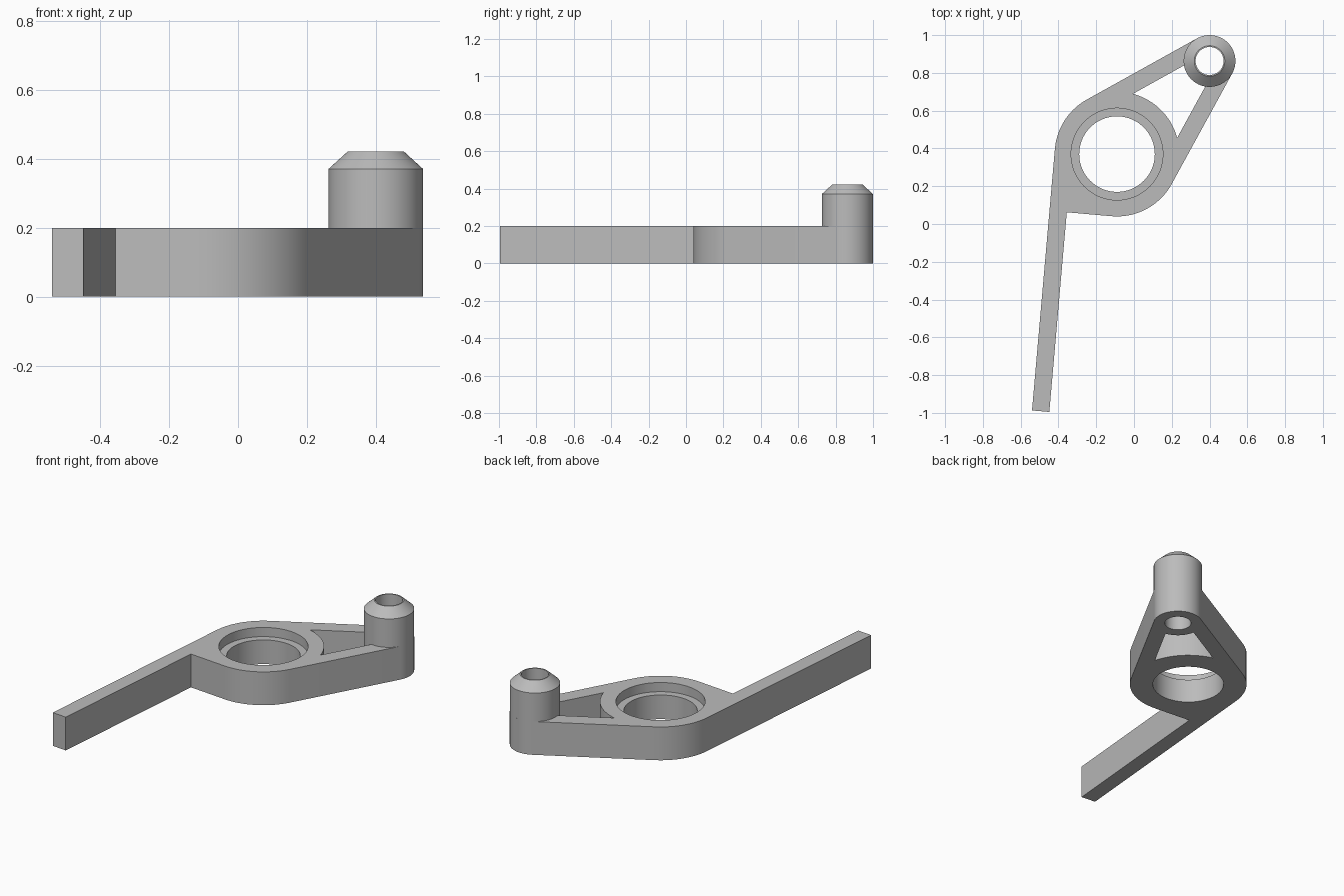
import bpy, bmesh
from math import sin, cos, acos, radians, degrees, atan2, hypot
from mathutils import Vector

cube = bpy.data.objects.get("Cube")
if cube:
    bpy.data.objects.remove(cube)

# Main dimensions
RING, PIN = Vector((-0.09, 0.37)), Vector((0.40, 0.863))
RING_R, PIN_R, WALL, HEIGHT = 0.33, 0.137, 0.092, 0.2
BORE_R, SEAT_R, SEAT_DEPTH, HOLE_R = 0.2, 0.243, 0.055, 0.074
ARM_LEN, ARM_TILT = 1.391, radians(5)

grey = bpy.data.materials.new("plain grey")
grey.use_nodes = True
grey.diffuse_color = (0.5, 0.5, 0.5, 1)
grey.node_tree.nodes["Principled BSDF"].inputs["Base Color"].default_value = (0.5, 0.5, 0.5, 1)


def arc(centre, r, a0, a1, step=4):
    """Points on an arc, angles in degrees."""
    n = max(2, round(abs(a1 - a0) / step))
    angles = [radians(a0 + (a1 - a0) * i / n) for i in range(n + 1)]
    return [centre + r * Vector((cos(a), sin(a))) for a in angles]


def circle(centre, r):
    return arc(centre, r, 0, 360)[:-1]


def finish(name, bm):
    bmesh.ops.recalc_face_normals(bm, faces=bm.faces)
    mesh = bpy.data.meshes.new(name)
    bm.to_mesh(mesh)
    bm.free()
    mesh.materials.append(grey)
    obj = bpy.data.objects.new(name, mesh)
    bpy.context.collection.objects.link(obj)
    return obj


def prism(name, points, z0, z1):
    bm = bmesh.new()
    face = bm.faces.new([bm.verts.new((p.x, p.y, z0)) for p in points])
    top = bmesh.ops.extrude_face_region(bm, geom=[face])["geom"]
    verts = [v for v in top if isinstance(v, bmesh.types.BMVert)]
    bmesh.ops.translate(bm, verts=verts, vec=(0, 0, z1 - z0))
    return finish(name, bm)


def lathe(name, centre, profile):
    bm = bmesh.new()
    rings = [[bm.verts.new((p.x, p.y, z)) for p in circle(centre, r)] for r, z in profile]
    for low, high in zip(rings, rings[1:]):
        for i in range(len(low)):
            bm.faces.new((low[i - 1], low[i], high[i], high[i - 1]))
    return finish(name, bm)


def select_only(obj):
    bpy.ops.object.select_all(action='DESELECT')
    obj.select_set(True)
    bpy.context.view_layer.objects.active = obj


def cut(obj, cutter):
    mod = obj.modifiers.new("cut", 'BOOLEAN')
    mod.operation, mod.solver, mod.object = 'DIFFERENCE', 'EXACT', cutter
    select_only(obj)
    bpy.ops.object.modifier_apply(modifier=mod.name)
    bpy.data.objects.remove(cutter)


# Tangent angles of the belt shape around the ring and the pin
axis = PIN - RING
theta = degrees(atan2(axis.y, axis.x))
phi = degrees(acos((RING_R - PIN_R) / hypot(axis.x, axis.y)))

# Lever plate outline: pin end, ring, long tilted arm and its square corner
along = Vector((sin(ARM_TILT), cos(ARM_TILT)))
across = Vector((cos(ARM_TILT), -sin(ARM_TILT)))
tilt = degrees(ARM_TILT)
outer = RING - RING_R * across
inner = outer + WALL * across
outline = arc(PIN, PIN_R, theta - phi, theta + phi)
outline += arc(RING, RING_R, theta + phi, 180 - tilt)
outline += [outer - ARM_LEN * along, inner - ARM_LEN * along, inner - RING_R * along]
outline += arc(RING, RING_R, 270 - tilt, 360 + theta - phi)
plate = prism("lever_plate", outline, 0, HEIGHT)

# Window between the two struts
ring_half = phi - degrees(acos((RING_R - WALL) / RING_R))
pin_half = phi + degrees(acos((PIN_R - WALL) / PIN_R))
window = arc(RING, RING_R, theta - ring_half, theta + ring_half)
window += arc(PIN, PIN_R, theta + pin_half, theta + 360 - pin_half)
cut(plate, prism("window_cutter", window, -0.1, HEIGHT + 0.1))

# Bore, bearing seat and pin hole
cut(plate, prism("bore_cutter", circle(RING, BORE_R), -0.1, HEIGHT + 0.1))
cut(plate, prism("seat_cutter", circle(RING, SEAT_R), HEIGHT - SEAT_DEPTH, HEIGHT + 0.1))
cut(plate, prism("hole_cutter", circle(PIN, HOLE_R), -0.1, HEIGHT + 0.1))

# Hollow pin with a chamfered top
pin = lathe("hollow_pin", PIN, [(PIN_R, HEIGHT), (PIN_R, 0.371), (0.081, 0.422),
                                (HOLE_R, 0.422), (HOLE_R, HEIGHT), (PIN_R, HEIGHT)])
bm = bmesh.new()
bm.from_mesh(pin.data)
bmesh.ops.remove_doubles(bm, verts=bm.verts, dist=0.0001)
bmesh.ops.recalc_face_normals(bm, faces=bm.faces)
bm.to_mesh(pin.data)
bm.free()

for obj in (plate, pin):
    select_only(obj)
    bpy.ops.object.shade_smooth_by_angle(angle=radians(25))
